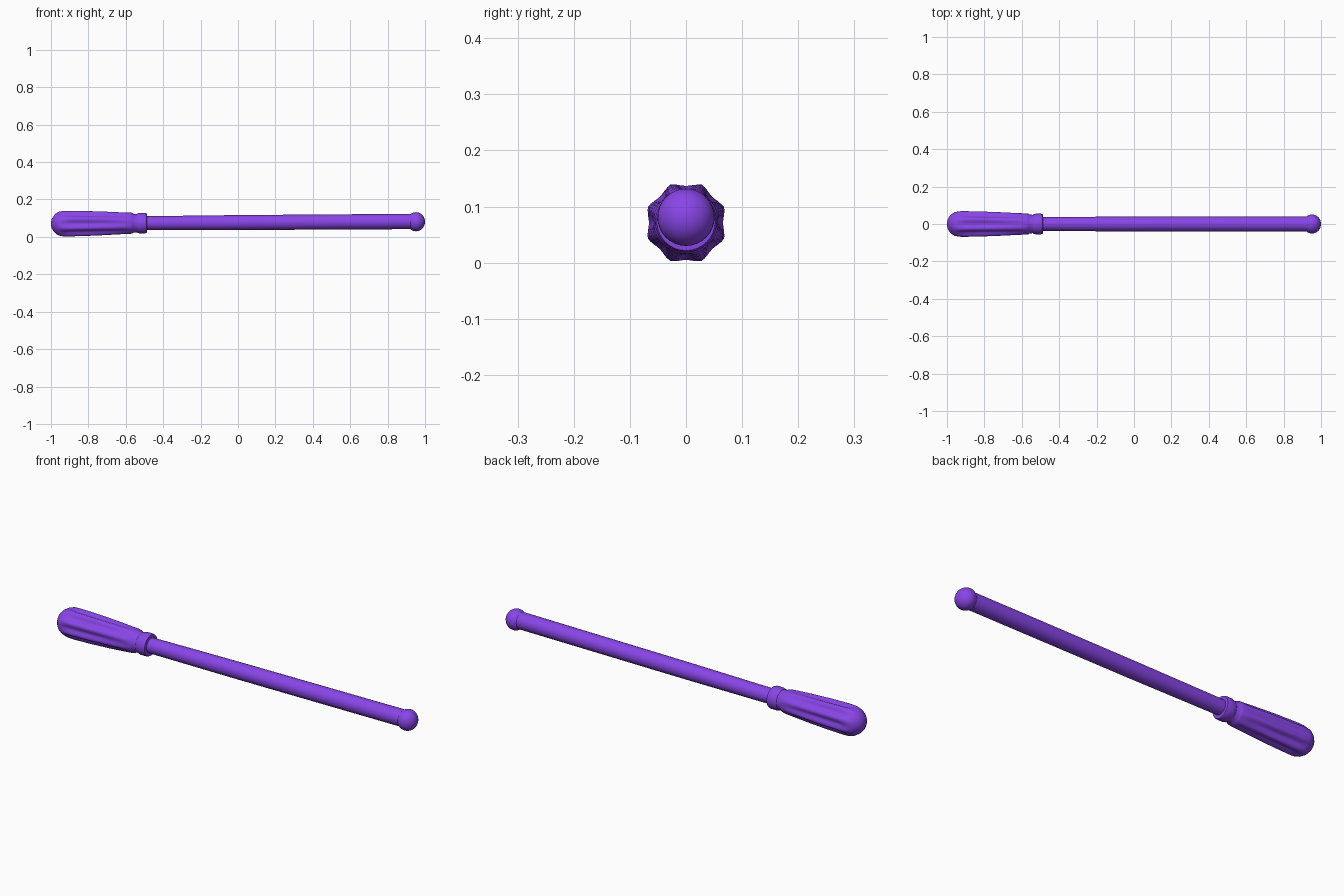
import bpy, bmesh
from math import cos, sin, pi, radians

if "Cube" in bpy.data.objects:
    bpy.data.objects.remove(bpy.data.objects["Cube"])

mat = bpy.data.materials.new("purple")
mat.diffuse_color = (0.25, 0.06, 0.8, 1)
mat.use_nodes = True
mat.node_tree.nodes["Principled BSDF"].inputs["Base Color"].default_value = mat.diffuse_color


def axis_z(x):
    # the tool leans up very slightly towards its tip
    return 0.0767 + 0.0062 * x


def lathe(name, profile, sides, flutes=8, angle=35):
    """Loft rings along x; each profile row is (x, radius, flute depth)."""
    bm = bmesh.new()
    rings = []
    for x, r, depth in profile:
        ring = []
        for i in range(sides):
            a = 2 * pi * i / sides
            rr = r - depth * (0.5 + 0.5 * cos(flutes * a))
            ring.append(bm.verts.new((x, rr * cos(a), axis_z(x) + rr * sin(a))))
        rings.append(ring)
    for a, b in zip(rings, rings[1:]):
        for i in range(sides):
            j = (i + 1) % sides
            bm.faces.new((a[i], a[j], b[j], b[i]))
    bm.faces.new(rings[0])
    bm.faces.new(rings[-1])
    bmesh.ops.recalc_face_normals(bm, faces=bm.faces)
    mesh = bpy.data.meshes.new(name)
    bm.to_mesh(mesh)
    bm.free()
    ob = bpy.data.objects.new(name, mesh)
    bpy.context.collection.objects.link(ob)
    mesh.materials.append(mat)
    bpy.ops.object.select_all(action='DESELECT')
    ob.select_set(True)
    bpy.context.view_layer.objects.active = ob
    bpy.ops.object.shade_smooth_by_angle(angle=radians(angle))
    return ob


# fluted grip with domed butt and a narrow neck
lathe("handle", [
    (-1.0, 0.006, 0), (-0.997, 0.022, 0), (-0.988, 0.039, 0),
    (-0.974, 0.054, 0), (-0.957, 0.065, 0.001), (-0.935, 0.072, 0.006),
    (-0.90, 0.0735, 0.013), (-0.80, 0.071, 0.013), (-0.70, 0.0665, 0.010),
    (-0.62, 0.0615, 0.005), (-0.575, 0.058, 0.001), (-0.565, 0.055, 0),
    (-0.558, 0.050, 0), (-0.535, 0.049, 0)], 64)

# collar where the shaft enters
lathe("collar", [
    (-0.545, 0.046, 0), (-0.537, 0.052, 0), (-0.525, 0.055, 0),
    (-0.497, 0.055, 0), (-0.488, 0.052, 0), (-0.487, 0.036, 0)], 32)

# long shaft
lathe("shaft", [(-0.50, 0.037, 0), (0.0, 0.040, 0), (0.94, 0.041, 0)], 24)

# ball at the tip, slightly flattened along the shaft
bpy.ops.mesh.primitive_uv_sphere_add(segments=32, ring_count=16, radius=0.051,
                                     location=(0.952, 0, 0.081))
ball = bpy.context.object
ball.name = "ball_tip"
ball.scale = (0.94, 1, 1)
ball.data.materials.append(mat)
bpy.ops.object.shade_smooth_by_angle(angle=radians(40))
